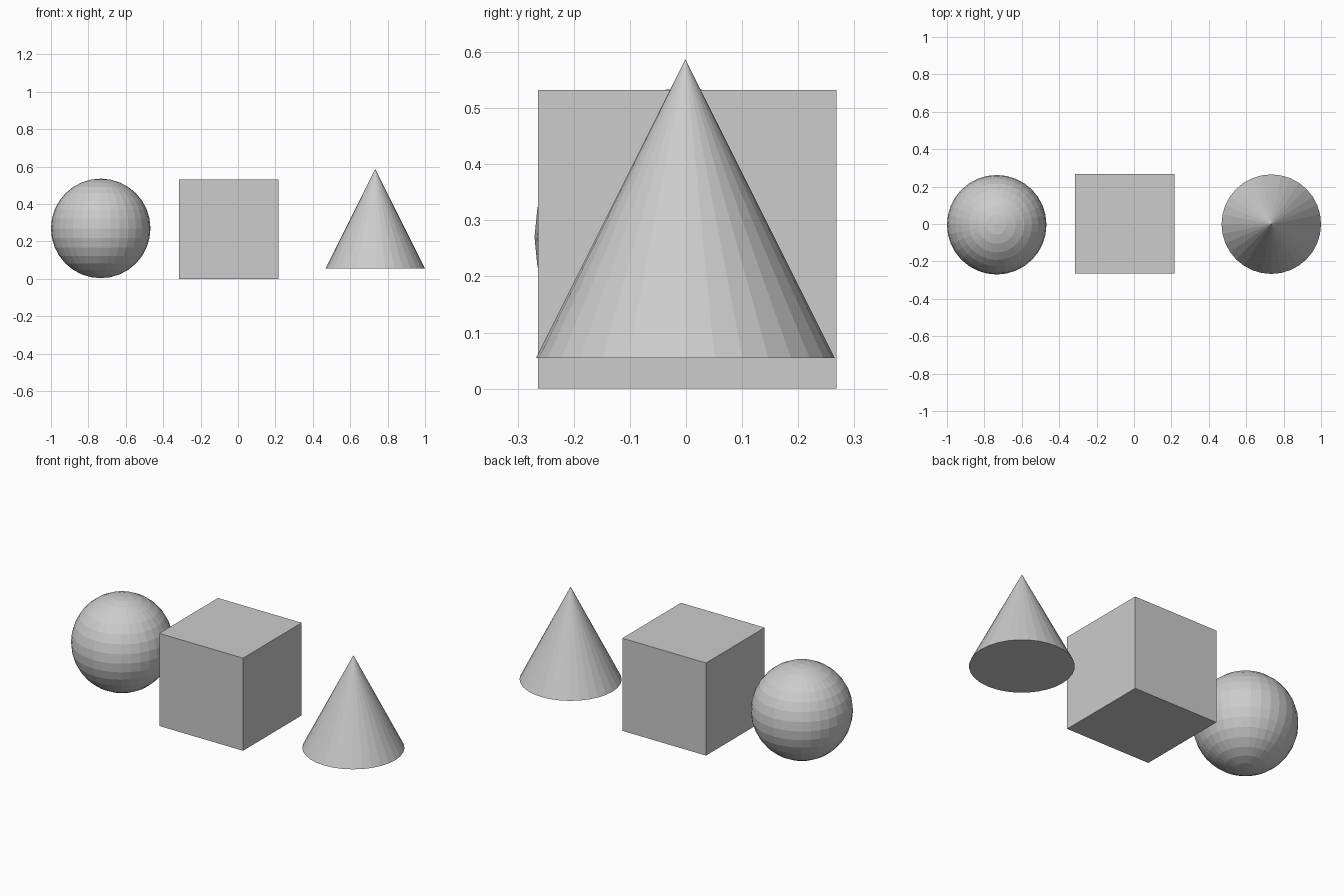
import bpy

# Remove the default object
default = bpy.data.objects.get("Cube")
if default:
    bpy.data.objects.remove(default, do_unlink=True)

R = 0.266  # shared radius and half-size
GREY = (0.604, 0.604, 0.604, 1.0)

grey = bpy.data.materials.new("light_grey")
grey.use_nodes = True
grey.diffuse_color = GREY
grey.node_tree.nodes["Principled BSDF"].inputs["Base Color"].default_value = GREY


def finish(name):
    """Name the newest primitive and give it the grey material."""
    obj = bpy.context.object
    obj.name = obj.data.name = name
    obj.data.materials.append(grey)


# Faceted ball on the right
bpy.ops.mesh.primitive_uv_sphere_add(segments=32, ring_count=16, radius=R,
                                     location=(-0.734, -0.004, 0.27))
finish("ball")

# Block in the middle
bpy.ops.mesh.primitive_cube_add(size=2 * R, location=(-0.049, 0.002, R))
finish("block")

# Raised cone on the left
bpy.ops.mesh.primitive_cone_add(vertices=32, radius1=R, radius2=0, depth=2 * R,
                                location=(0.734, -0.001, 0.055 + R))
finish("cone")
